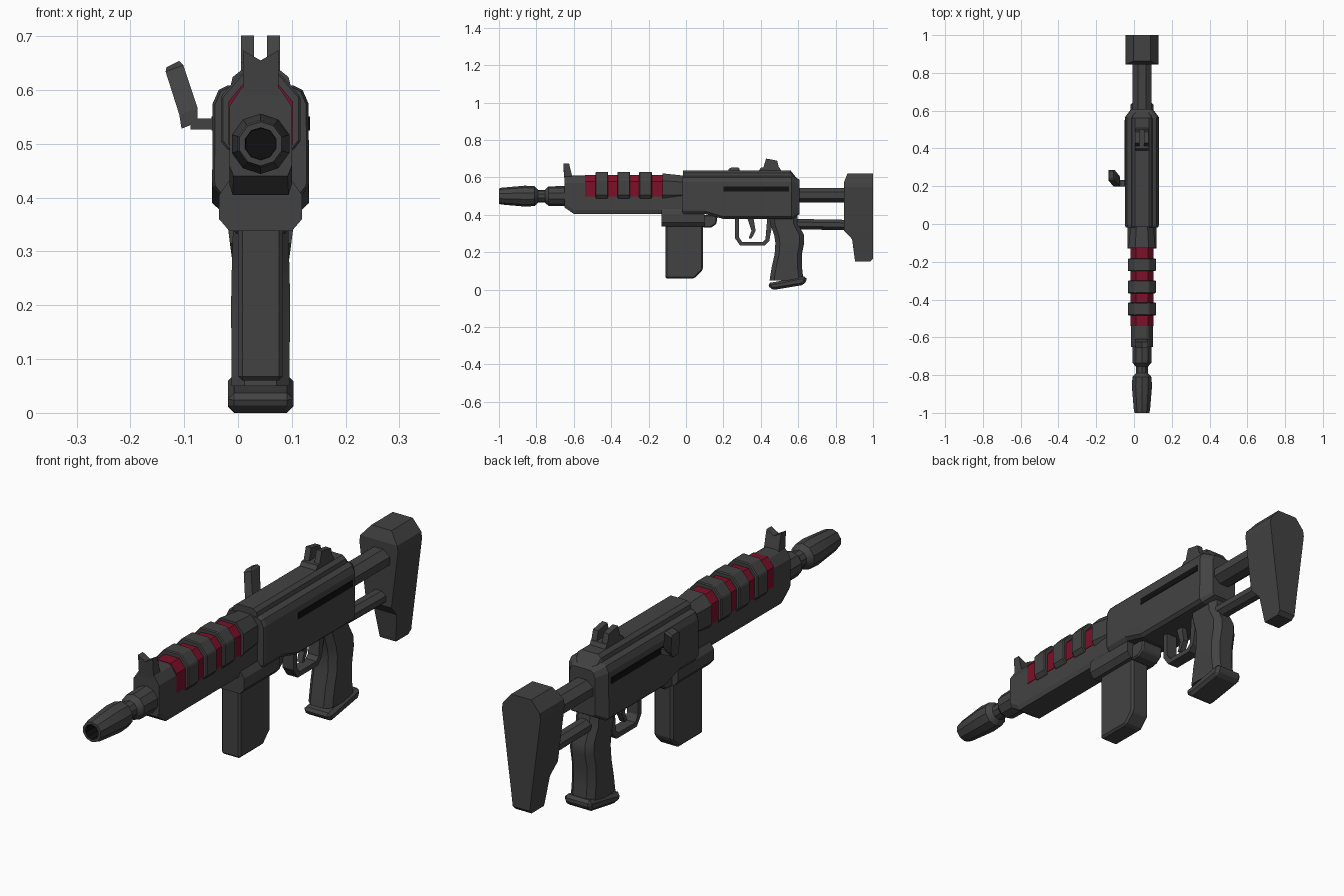
import bpy, bmesh, math

CX = 0.042  # centre plane of the body (the side handle shifts it off x = 0)


def material(name, rgb):
    m = bpy.data.materials.new(name)
    m.diffuse_color = (*rgb, 1)
    return m


GREY = material("dark grey", (0.055, 0.055, 0.055))
BLACK = material("black", (0.005, 0.005, 0.005))
RED = material("deep red", (0.20, 0.005, 0.022))


def loft(name, rings, mat=GREY, bevel=0, smooth=None):
    """Skin a list of equal-length point rings and cap both ends."""
    bm = bmesh.new()
    vs = [[bm.verts.new(p) for p in r] for r in rings]
    n = len(rings[0])
    for a, b in zip(vs, vs[1:]):
        for i in range(n):
            j = (i + 1) % n
            bm.faces.new((a[i], a[j], b[j], b[i]))
    bm.faces.new(vs[0][::-1])
    bm.faces.new(vs[-1])
    bmesh.ops.recalc_face_normals(bm, faces=bm.faces)
    me = bpy.data.meshes.new(name)
    bm.to_mesh(me)
    bm.free()
    me.materials.append(mat)
    ob = bpy.data.objects.new(name, me)
    bpy.context.collection.objects.link(ob)
    if bevel:
        md = ob.modifiers.new("Bevel", "BEVEL")
        md.width, md.segments, md.limit_method = bevel, 1, "ANGLE"
        md.angle_limit = math.radians(40)
    if smooth:
        bpy.ops.object.select_all(action="DESELECT")
        ob.select_set(True)
        bpy.context.view_layer.objects.active = ob
        bpy.ops.object.shade_smooth_by_angle(angle=math.radians(smooth))
    return ob


def sec(half, y, sx=1, sz=1, cz=0.51):
    """Symmetric cross-section at y from (half width, z) points, top to bottom."""
    pts = [(h * sx, cz + (z - cz) * sz) for h, z in half]
    return [(CX + h, y, z) for h, z in pts] + [(CX - h, y, z) for h, z in pts[::-1]]


def bar(name, half, y0, y1, mat=GREY, **kw):
    return loft(name, [sec(half, y0), sec(half, y1)], mat, **kw)


def prism(name, prof, hw, x=CX, mat=GREY, **kw):
    """Side profile in (y, z) extruded across x."""
    return loft(name, [[(x + s * hw, y, z) for y, z in prof] for s in (-1, 1)], mat, **kw)


def lathe(name, stations, n, **kw):
    """Round part along y from (y, radius x, radius z, centre z)."""
    off = math.pi / n if n == 8 else 0
    return loft(name, [[(CX + rx * math.sin(off + k * math.tau / n), y,
                         cz + rz * math.cos(off + k * math.tau / n)) for k in range(n)]
                       for y, rx, rz, cz in stations], **kw)


# Barrel with flared muzzle and black bore
prof = [(-0.93, 0.029), (-1, 0.03), (-1, 0.041), (-0.985, 0.045), (-0.86, 0.056),
        (-0.81, 0.053), (-0.79, 0.034), (-0.755, 0.034), (-0.735, 0.052), (-0.6, 0.055)]
barrel = lathe("barrel", [(y, r, r, 0.5) for y, r in prof], 10, smooth=32)
barrel.data.materials.append(BLACK)
for f in barrel.data.polygons:
    co = [barrel.data.vertices[i].co for i in f.vertices]
    if all(math.hypot(c.x - CX, c.z - 0.5) < 0.031 for c in co):
        f.material_index = 1

# Handguard with chamfered nose
top = [(0.022, 0.61), (0.036, 0.603), (0.058, 0.57)]
loft("handguard", [sec(top + [(0.058, 0.46), (0.05, 0.44)], -0.65),
                   sec(top + [(0.058, 0.425), (0.052, 0.405)], -0.6),
                   sec(top + [(0.058, 0.425), (0.052, 0.405)], 0.0)])
bar("heat_insert", [(0.032, 0.612), (0.06, 0.578), (0.06, 0.498)], -0.54, -0.1, RED)
ring = [(0.037, 0.63), (0.074, 0.588), (0.074, 0.505), (0.06, 0.487)]
for i in range(3):
    y = -0.45 + 0.117 * i
    bar(f"cooling_ring_{i + 1}", ring, y - 0.034, y + 0.034, bevel=0.004)
loft("handguard_collar", [sec(ring, -0.126, 0.97, 0.93), sec(ring, 0.0, 0.78, 0.82)])

# Front sight with V notch
loft("front_sight", [[(CX + x, y if z < 0.63 else y2, z) for x, z in
                      ((-0.033, 0.59), (-0.033, 0.674), (-0.016, 0.664), (0, 0.655),
                       (0.016, 0.664), (0.033, 0.674), (0.033, 0.59))]
                     for y, y2 in ((-0.65, -0.656), (-0.605, -0.625))])

# Receiver
upper = [(0.062, 0.608), (0.078, 0.6), (0.089, 0.575), (0.09, 0.43)]
front = upper + [(0.089, 0.42), (0.077, 0.405)]
rear = upper + [(0.09, 0.39), (0.077, 0.378)]
loft("receiver", [sec(front, -0.018, 0.95, 0.97), sec(front, -0.005), sec(front, 0.1),
                  sec(rear, 0.2), sec(rear, 0.565), sec(rear, 0.608, 0.64, 0.8)])
rail = [(0.037, 0.636), (0.052, 0.624), (0.06, 0.59)]
loft("top_rail", [sec(rail, -0.015), sec(rail, 0.56), sec(rail, 0.6, 0.8, 0.6)])
for s, side in ((1, "right"), (-1, "left")):
    prism(f"{side}_slot", [(0.2, 0.525), (0.55, 0.525), (0.55, 0.551), (0.2, 0.551)],
          0.004, CX + s * 0.0875, BLACK)

# Rear sight: base and two ears
prism("rear_sight_base", [(0.385, 0.63), (0.4, 0.652), (0.5, 0.652), (0.512, 0.63)], 0.036)
for s, side in ((1, "right"), (-1, "left")):
    prism(f"rear_sight_{side}_ear", [(0.41, 0.64), (0.428, 0.701), (0.487, 0.69), (0.5, 0.64)],
          0.012, CX + s * 0.024)

# Charging handle on the left: stem and upswept paddle
loft("handle_stem", [[(x, y, z) for y, z in ((0.198, 0.527), (0.232, 0.527),
                                              (0.232, 0.547), (0.198, 0.547))]
                     for x in (-0.03, -0.088)] )
loft("handle_paddle", [[(cx + sx * w, cy + sy * d, z + sx * 0.006)
                        for sx, sy in ((-1, -1), (1, -1), (1, 1), (-1, 1))]
                       for cx, cy, z, w, d in ((-0.09, 0.217, 0.534, 0.015, 0.018),
                                               (-0.092, 0.226, 0.56, 0.017, 0.026),
                                               (-0.118, 0.257, 0.64, 0.0165, 0.028),
                                               (-0.121, 0.262, 0.648, 0.012, 0.018))])

# Magazine well, release catch and magazine
bar("magazine_well", [(0.06, 0.43), (0.077, 0.405), (0.077, 0.36), (0.058, 0.338)], -0.13, 0.1)
prism("magazine_release", [(0.09, 0.4), (0.09, 0.332), (0.135, 0.332), (0.162, 0.35),
                           (0.17, 0.4)], 0.05, bevel=0.006)
prism("magazine", [(-0.11, 0.36), (-0.11, 0.06), (0.045, 0.06), (0.09, 0.105), (0.09, 0.36)],
      0.042, bevel=0.008)

# Trigger and guard
prism("trigger_guard", [(0.262, 0.39), (0.262, 0.275), (0.29, 0.235), (0.42, 0.235),
                        (0.445, 0.26), (0.47, 0.39), (0.435, 0.39), (0.425, 0.27), (0.41, 0.255),
                        (0.3, 0.255), (0.284, 0.28), (0.284, 0.39)], 0.024)
prism("trigger", [(0.325, 0.39), (0.35, 0.315), (0.335, 0.275), (0.35, 0.272),
                  (0.372, 0.315), (0.36, 0.39)], 0.012)

# Pistol grip with rounded section, and its flared foot
grip = []
for z, y0, y1, w in ((0.4, 0.445, 0.595, 0.05), (0.35, 0.452, 0.6, 0.051), (0.29, 0.472, 0.632, 0.053),
                     (0.25, 0.478, 0.632, 0.054), (0.19, 0.474, 0.62, 0.055),
                     (0.12, 0.458, 0.62, 0.054), (0.05, 0.447, 0.628, 0.054)):
    c = 0.024
    grip.append([(CX + s * x, y, z) for s, x, y in (
        (-1, w - c, y0), (1, w - c, y0), (1, w, y0 + c), (1, w, y1 - c),
        (1, w - c, y1), (-1, w - c, y1), (-1, w, y1 - c), (-1, w, y0 + c))])
loft("grip", grip, smooth=35)
prism("grip_foot", [(0.437, 0.035), (0.45, 0.003), (0.475, 0), (0.632, 0.026), (0.644, 0.05),
                    (0.642, 0.073), (0.61, 0.068), (0.48, 0.042)], 0.061, bevel=0.012)

# Stock struts
lathe("upper_strut", [(0.58, 0.054, 0.043, 0.505), (0.88, 0.054, 0.043, 0.505)], 8)
lathe("lower_strut", [(0.5, 0.035, 0.03, 0.352), (0.89, 0.035, 0.03, 0.345)], 8)

# Shoulder stock, tapering downwards
loft("stock", [[(CX - w, y0, z), (CX + w, y0, z), (CX + w, y1, z), (CX - w, y1, z)]
               for z, y0, y1, w in ((0.15, 0.905, 0.985, 0.036), (0.165, 0.902, 1, 0.038),
                                    (0.27, 0.888, 1, 0.051), (0.315, 0.845, 1, 0.057),
                                    (0.55, 0.845, 1, 0.087), (0.575, 0.845, 1, 0.083),
                                    (0.62, 0.863, 1, 0.045))])
